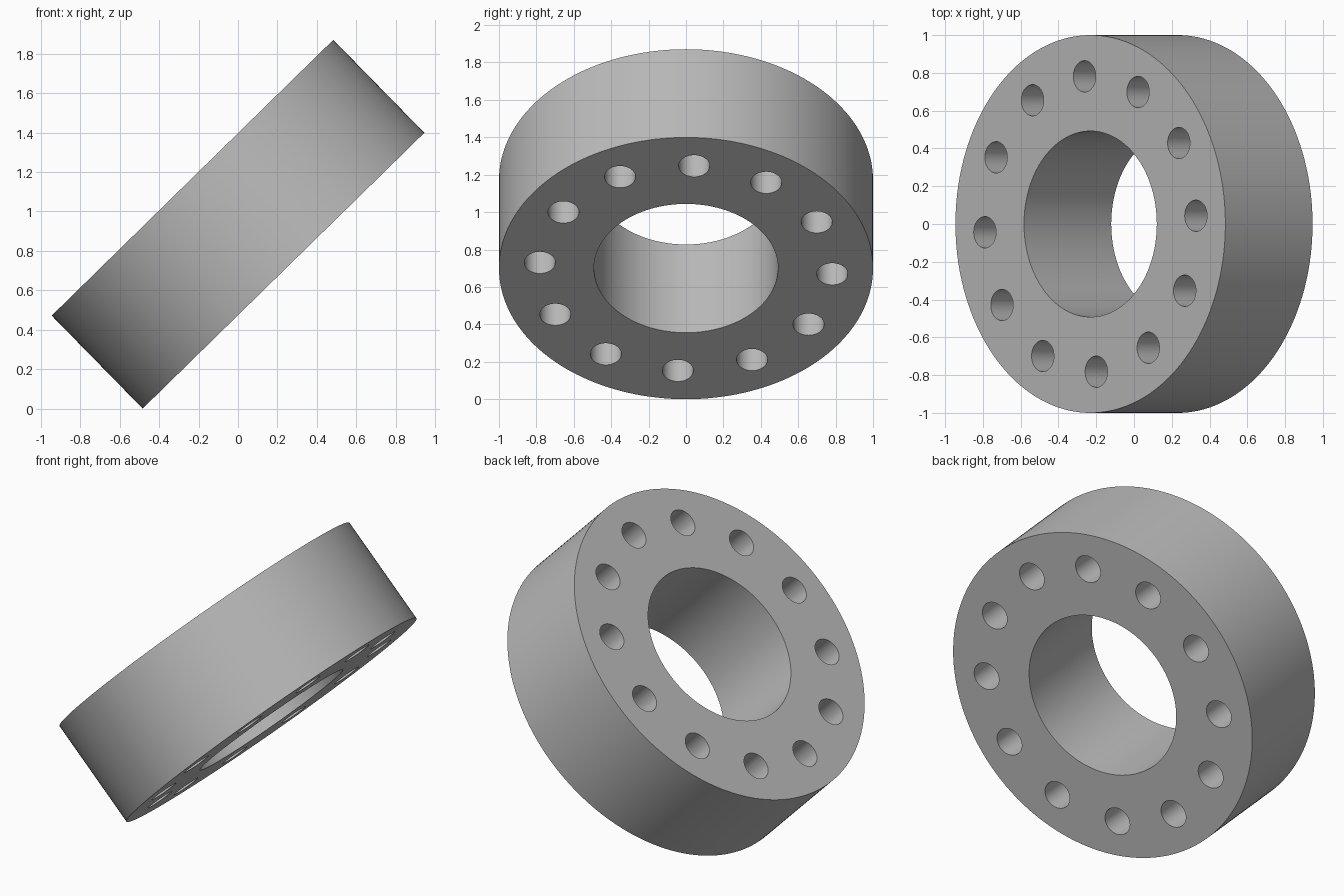
import bpy, math

default = bpy.data.objects.get("Cube")
if default:
    bpy.data.objects.remove(default, do_unlink=True)

THICKNESS = 0.66
TILT = math.radians(44.4)
HOLES = 12
HOLE_OFFSET = math.radians(3.2)

grey = bpy.data.materials.new("plain grey")
grey.use_nodes = True
grey.diffuse_color = (0.5, 0.5, 0.5, 1)
grey.node_tree.nodes["Principled BSDF"].inputs["Base Color"].default_value = (0.5, 0.5, 0.5, 1)


def cylinder(name, radius, depth, sides, x=0, y=0):
    bpy.ops.mesh.primitive_cylinder_add(vertices=sides, radius=radius, depth=depth, location=(x, y, 0))
    obj = bpy.context.object
    obj.name = name
    obj.data.materials.append(grey)
    return obj


# Cutters: central bore and a circle of bolt holes
cutters = [cylinder("bore_cutter", 0.492, 2, 128)]
for i in range(HOLES):
    a = HOLE_OFFSET + i * math.tau / HOLES
    cutters.append(cylinder("bolt_hole_cutter", 0.083, 2, 48, 0.783 * math.cos(a), 0.783 * math.sin(a)))

# Thick ring
ring = cylinder("drilled_ring", 1, THICKNESS, 160)
for cutter in cutters:
    cut = ring.modifiers.new("cut", "BOOLEAN")
    cut.operation = "DIFFERENCE"
    cut.solver = "EXACT"
    cut.object = cutter
    bpy.ops.object.modifier_apply(modifier=cut.name)
    bpy.data.objects.remove(cutter, do_unlink=True)

bpy.ops.object.shade_smooth_by_angle(angle=math.radians(30))

# Lean the ring over and rest its lower rim on the ground
ring.rotation_euler.y = -TILT
ring.location.z = math.sin(TILT) + math.cos(TILT) * THICKNESS / 2
